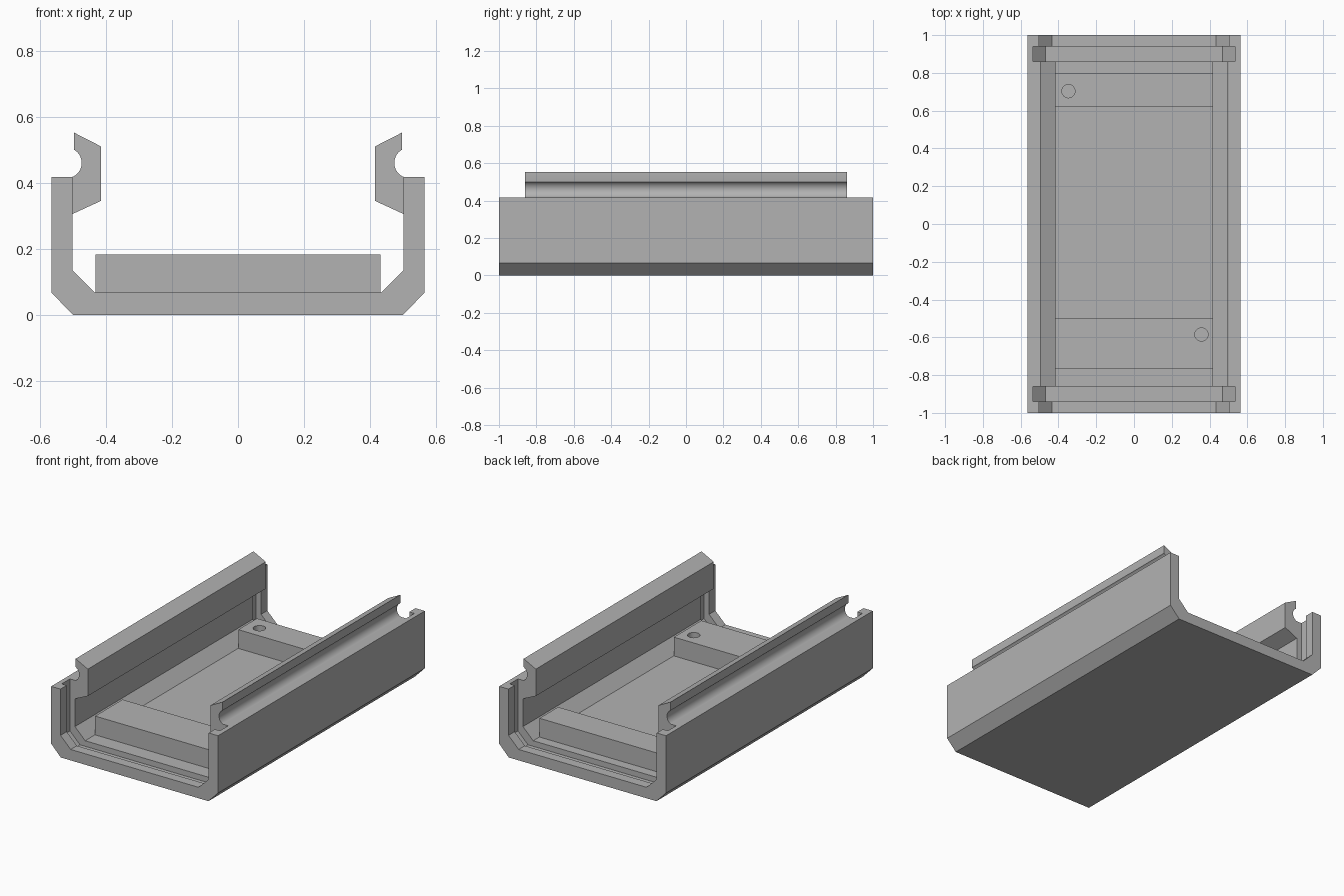
import bpy, bmesh, math
from mathutils import Matrix

cube = bpy.data.objects.get("Cube")
if cube:
    bpy.data.objects.remove(cube, do_unlink=True)

grey = bpy.data.materials.new("plain grey")
grey.use_nodes = True
colour = (0.45, 0.45, 0.45, 1)
grey.diffuse_color = colour
grey.node_tree.nodes["Principled BSDF"].inputs["Base Color"].default_value = colour


def add_object(name, bm):
    bmesh.ops.recalc_face_normals(bm, faces=bm.faces)
    mesh = bpy.data.meshes.new(name)
    bm.to_mesh(mesh)
    bm.free()
    mesh.materials.append(grey)
    obj = bpy.data.objects.new(name, mesh)
    bpy.context.collection.objects.link(obj)
    return obj


def extrude_y(name, profile, y0, y1):
    """Extrude a closed x, z outline from y0 to y1."""
    bm = bmesh.new()
    face = bm.faces.new([bm.verts.new((x, y0, z)) for x, z in profile])
    made = bmesh.ops.extrude_face_region(bm, geom=[face])["geom"]
    verts = [g for g in made if isinstance(g, bmesh.types.BMVert)]
    bmesh.ops.translate(bm, verts=verts, vec=(0, y1 - y0, 0))
    return add_object(name, bm)


def mirrored(half):
    return half + [(-x, z) for x, z in reversed(half)]


def cut(target, cutter):
    mod = target.modifiers.new("cut", "BOOLEAN")
    mod.operation = "DIFFERENCE"
    mod.solver = "EXACT"
    mod.object = cutter
    bpy.context.view_layer.objects.active = target
    bpy.ops.object.modifier_apply(modifier=mod.name)
    bpy.data.objects.remove(cutter, do_unlink=True)


def smooth(obj):
    bpy.ops.object.select_all(action="DESELECT")
    obj.select_set(True)
    bpy.context.view_layer.objects.active = obj
    bpy.ops.object.shade_smooth_by_angle(angle=math.radians(30))


# Open channel with chamfered lower corners
channel = extrude_y("channel", mirrored([
    (0.5, 0), (0.565, 0.067), (0.565, 0.418), (0.502, 0.418),
    (0.502, 0.135), (0.433, 0.067)]), -1, 1)

# Slots for end panels
slot = mirrored([(0.468, 0.033), (0.536, 0.1), (0.536, 0.6)])
for y in (-0.94, 0.86):
    cut(channel, extrude_y("slot_cutter", slot, y, y + 0.08))

# Raised rails with a round outer groove
cx, cz, r, half_angle = 0.52, 0.46, 0.0465, math.radians(115)
arc = []
for i in range(17):
    a = math.radians(180) + half_angle * (i / 16 - 0.5) * 1.04
    arc.append((cx + r * math.cos(a), cz - r * math.sin(a)))
# The arc runs from the lower lip to the upper lip
arc.sort(key=lambda p: -p[1])
rail = [(0.415, 0.51), (0.497, 0.552), (0.497, 0.502)] + arc + [
    (0.502, 0.418), (0.502, 0.305), (0.415, 0.345)]
for name, side in (("left_rail", 1), ("right_rail", -1)):
    smooth(extrude_y(name, [(side * x, z) for x, z in rail], -0.86, 0.86))

# Cross blocks, each with a blind screw hole
for name, y0, y1, hx, hy in (("front_block", -0.765, -0.5, 0.357, -0.585),
                             ("back_block", 0.62, 0.8, -0.347, 0.703)):
    block = extrude_y(name, mirrored([(0.432, 0.06), (0.432, 0.182)]), y0, y1)
    bm = bmesh.new()
    bmesh.ops.create_cone(bm, cap_ends=True, segments=32, radius1=0.035,
                          radius2=0.035, depth=0.2,
                          matrix=Matrix.Translation((hx, hy, 0.17)))
    cut(block, add_object("hole_cutter", bm))
    smooth(block)
